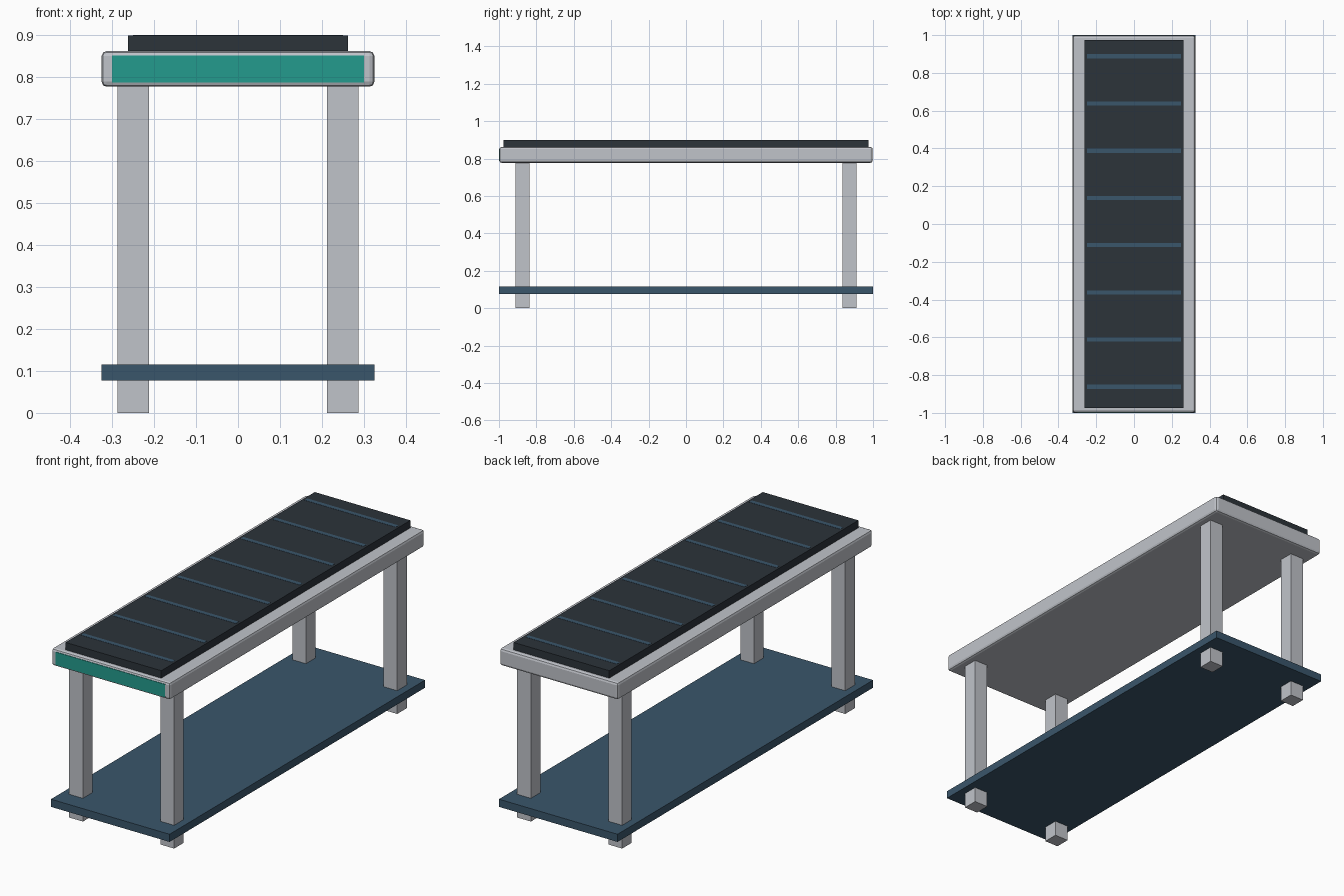
import bpy
import bmesh
from mathutils import Vector

cube = bpy.data.objects.get("Cube")
if cube:
    bpy.data.objects.remove(cube, do_unlink=True)


def material(name, rgb):
    mat = bpy.data.materials.new(name)
    mat.use_nodes = True
    colour = (*rgb, 1)
    mat.diffuse_color = colour
    bsdf = next(n for n in mat.node_tree.nodes if n.type == "BSDF_PRINCIPLED")
    bsdf.inputs["Base Color"].default_value = colour
    return mat


grey = material("light grey", (0.53, 0.55, 0.59))
charcoal = material("charcoal", (0.025, 0.033, 0.042))
blue = material("slate blue", (0.042, 0.093, 0.147))
teal = material("teal", (0.017, 0.33, 0.27))


def box(name, low, high, mat, bevel=0):
    """Box between two corners, with optional rounded edges."""
    low, high = Vector(low), Vector(high)
    bm = bmesh.new()
    bmesh.ops.create_cube(bm, size=1)
    bmesh.ops.scale(bm, vec=high - low, verts=bm.verts)
    if bevel:
        bmesh.ops.bevel(bm, geom=bm.edges[:], offset=bevel, segments=2,
                        profile=0.5, affect="EDGES")
    mesh = bpy.data.meshes.new(name)
    bm.to_mesh(mesh)
    bm.free()
    mesh.materials.append(mat)
    obj = bpy.data.objects.new(name, mesh)
    obj.location = (low + high) / 2
    bpy.context.collection.objects.link(obj)
    return obj


# Table bed with softened edges and a coloured front panel
box("bed_frame", (-0.325, -0.998, 0.777), (0.325, 0.998, 0.862), grey, 0.012)
box("front_panel", (-0.3, -1, 0.787), (0.3, -0.994, 0.851), teal)

# Belt and its cross stripes
box("belt", (-0.262, -0.975, 0.86), (0.262, 0.975, 0.899), charcoal)
for i in range(8):
    y = -0.862 + 0.25 * i
    box(f"belt_stripe_{i + 1}", (-0.25, y - 0.011, 0.896),
        (0.25, y + 0.011, 0.9), blue)

# Lower shelf
box("shelf", (-0.325, -1, 0.077), (0.325, 1, 0.115), blue)

# Four square legs
for side, x in (("right", -0.25), ("left", 0.25)):
    for end, y in (("front", -0.873), ("back", 0.873)):
        box(f"{end}_{side}_leg", (x - 0.0375, y - 0.0375, 0),
            (x + 0.0375, y + 0.0375, 0.78), grey)
